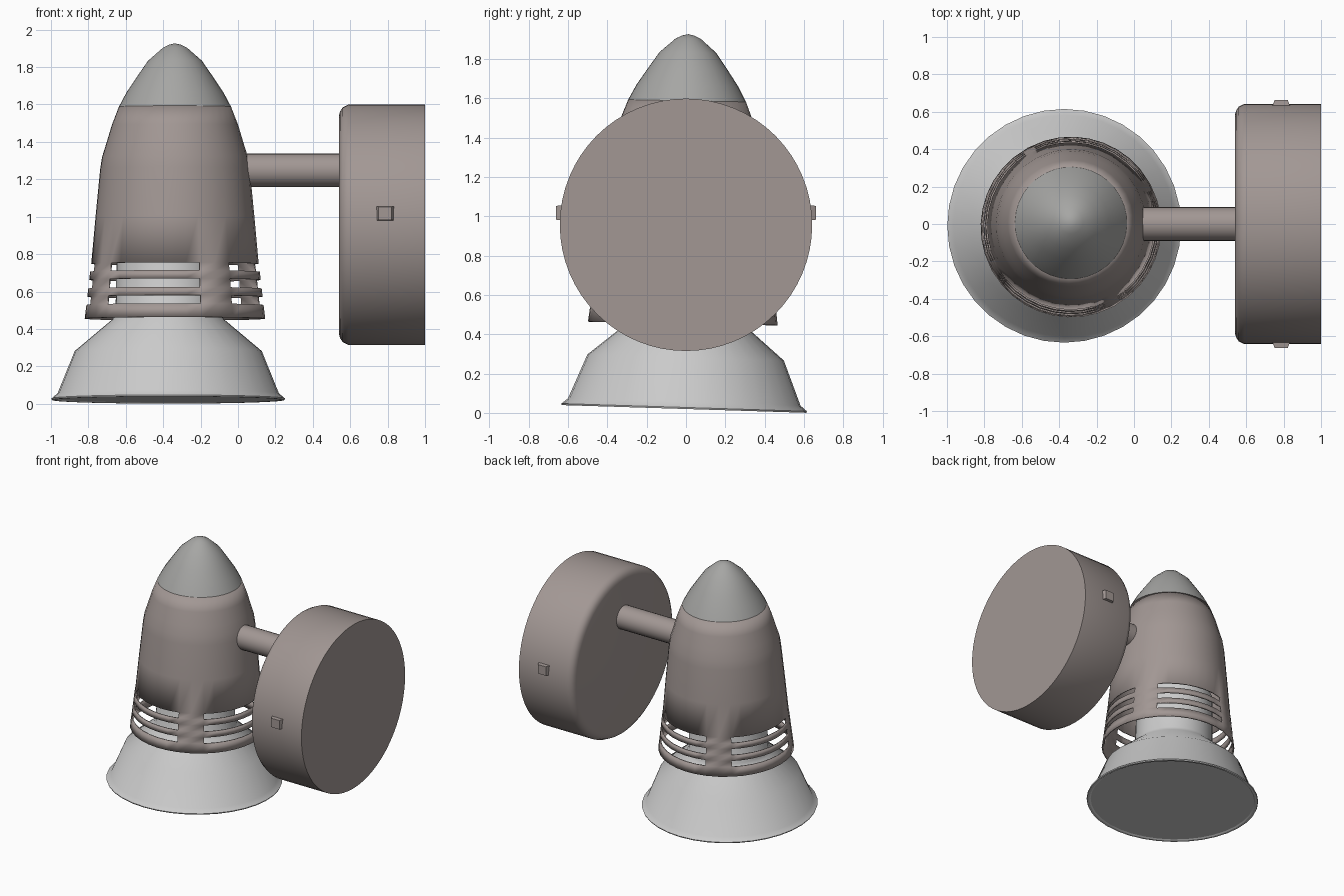
import bpy, bmesh
from math import radians, sin, cos, pi
from mathutils import Matrix

if "Cube" in bpy.data.objects:
    bpy.data.objects.remove(bpy.data.objects["Cube"])


def material(name, c):
    m = bpy.data.materials.new(name)
    m.diffuse_color = (*c, 1)
    m.use_nodes = True
    m.node_tree.nodes["Principled BSDF"].inputs["Base Color"].default_value = m.diffuse_color
    return m


BROWN = material("warm_grey_paint", (0.36, 0.31, 0.295))
GREY = material("cap_grey", (0.38, 0.38, 0.37))
LIGHT = material("reflector_silver", (0.62, 0.63, 0.62))


def finish(bm, name, mat, matrix, angle=35):
    bmesh.ops.recalc_face_normals(bm, faces=bm.faces)
    me = bpy.data.meshes.new(name)
    bm.to_mesh(me)
    bm.free()
    ob = bpy.data.objects.new(name, me)
    bpy.context.collection.objects.link(ob)
    me.materials.append(mat)
    ob.matrix_world = matrix
    bpy.ops.object.select_all(action='DESELECT')
    bpy.context.view_layer.objects.active = ob
    ob.select_set(True)
    bpy.ops.object.shade_smooth_by_angle(angle=radians(angle))
    return ob


def lathe(name, profile, angles, mat, matrix, skip=lambda row, col: False, angle=35):
    """Revolve (radius, z) points about z; skip() leaves openings."""
    bm = bmesh.new()
    rings = []
    for r, z in profile:
        if r == 0:
            rings.append([bm.verts.new((0, 0, z))] * len(angles))
        else:
            rings.append([bm.verts.new((r * cos(a), r * sin(a), z)) for a in angles])
    for i, (lo, hi) in enumerate(zip(rings, rings[1:])):
        for j in range(len(angles)):
            k = (j + 1) % len(angles)
            if not skip(i, j):
                bm.faces.new(list(dict.fromkeys((lo[j], lo[k], hi[k], hi[j]))))
    return finish(bm, name, mat, matrix, angle)


def even(n):
    return [2 * pi * i / n for i in range(n)]


# The lamp head leans very slightly backwards
head = (Matrix.Translation((-0.337, 0, 1.3)) @ Matrix.Rotation(radians(-1.1), 4, 'X')
        @ Matrix.Translation((0, 0, -1.3)))

# Each quarter of the housing: a 67 degree slot (7 columns) and a 23 degree bridge (2)
SLOT = 67
slot_angles = []
for q in range(4):
    start = -140 + 90 * q
    slot_angles += [radians(start + SLOT * i / 7) for i in range(7)]
    slot_angles += [radians(start + SLOT + (90 - SLOT) * i / 2) for i in range(2)]

# Housing with three rows of cooling slots
housing = [(0.483, 0.455), (0.474, 0.528), (0.469, 0.572), (0.464, 0.616), (0.459, 0.662),
           (0.454, 0.706), (0.448, 0.748), (0.425, 1.0), (0.400, 1.257), (0.390, 1.32),
           (0.368, 1.39), (0.338, 1.49), (0.300, 1.588)]
shade = lathe("lamp_housing", housing, slot_angles, BROWN, head,
              skip=lambda row, col: row in (1, 3, 5) and col % 9 < 7)
solid = shade.modifiers.new("sheet_thickness", 'SOLIDIFY')
solid.thickness = 0.01
solid.offset = -1

# Domed cap closing the housing
lathe("housing_cap", [(0.300, 1.588), (0.258, 1.667), (0.203, 1.749), (0.144, 1.834),
                      (0.064, 1.904), (0.03, 1.92), (0, 1.927)],
      slot_angles, GREY, head)

# Reflector bulb, tilted a little more than the housing
bulb = Matrix.Translation((-0.373, -0.01, 0.02)) @ Matrix.Rotation(radians(-1.8), 4, 'X')
lathe("reflector_bulb", [(0, 0.006), (0.595, 0.006), (0.605, 0), (0.622, 0), (0.625, 0.008),
                         (0.592, 0.035), (0.50, 0.262), (0.30, 0.43), (0.282, 0.46),
                         (0.275, 0.85), (0, 0.87)],
      even(36), LIGHT, bulb, angle=30)

# Arm and wall base are turned about the x axis
to_x = Matrix.Rotation(pi / 2, 4, 'Y')
lathe("arm", [(0, 0.045), (0.09, 0.045), (0.09, 0.56), (0, 0.56)],
      even(24), BROWN, Matrix.Translation((0, 0, 1.248)) @ to_x)
lathe("wall_base", [(0, 0.54), (0.585, 0.54), (0.607, 0.546), (0.628, 0.56), (0.642, 0.59),
                    (0.642, 1.0), (0, 1.0)],
      even(64), BROWN, Matrix.Translation((0, 0, 0.957)) @ to_x)

# Small tapered locking studs on both sides of the base
for side, label in ((-1, "front"), (1, "back")):
    bm = bmesh.new()
    bmesh.ops.create_cube(bm, size=1)
    for v in bm.verts:
        outer = v.co.z > 0
        v.co.x *= 0.07 if outer else 0.11
        v.co.y *= 0.07 if outer else 0.08
        v.co.z *= 0.05
    finish(bm, "base_stud_" + label, BROWN,
           Matrix.Translation((0.787, side * 0.637, 1.018))
           @ Matrix.Rotation(-side * pi / 2, 4, 'X'))
